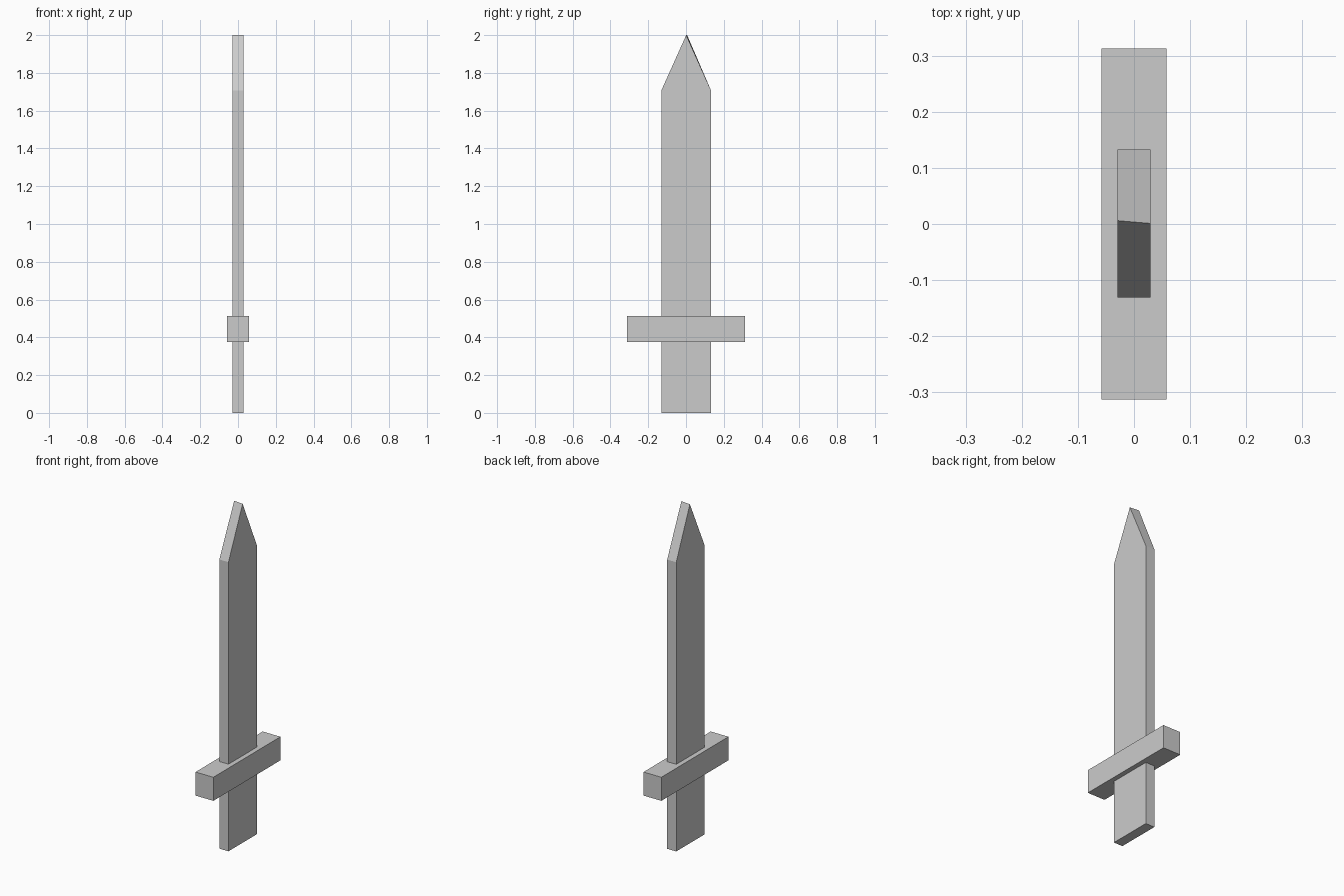
import bpy, bmesh

if "Cube" in bpy.data.objects:
    bpy.data.objects.remove(bpy.data.objects["Cube"])


def prism(name, profile, half):
    """Extrude a (y, z) profile to +/- half along x."""
    bm = bmesh.new()
    face = bm.faces.new([bm.verts.new((-half, y, z)) for y, z in profile])
    ext = bmesh.ops.extrude_face_region(bm, geom=[face])
    verts = [g for g in ext["geom"] if isinstance(g, bmesh.types.BMVert)]
    bmesh.ops.translate(bm, verts=verts, vec=(2 * half, 0, 0))
    bmesh.ops.recalc_face_normals(bm, faces=bm.faces)
    mesh = bpy.data.meshes.new(name)
    bm.to_mesh(mesh)
    bm.free()
    obj = bpy.data.objects.new(name, mesh)
    bpy.context.collection.objects.link(obj)
    return obj


# Blade and grip: one flat bar with a pointed end
blade = prism("blade_and_grip",
              [(-0.131, 0), (0.133, 0), (0.133, 1.706), (0.003, 2.0), (-0.131, 1.706)],
              0.0295)

# The tip edge runs very slightly askew
for v in blade.data.vertices:
    if v.co.z > 1.9:
        v.co.y = 0.001 if v.co.x > 0 else 0.006

# Crossguard
prism("crossguard",
      [(-0.313, 0.375), (0.313, 0.375), (0.313, 0.514), (-0.313, 0.514)],
      0.058)
